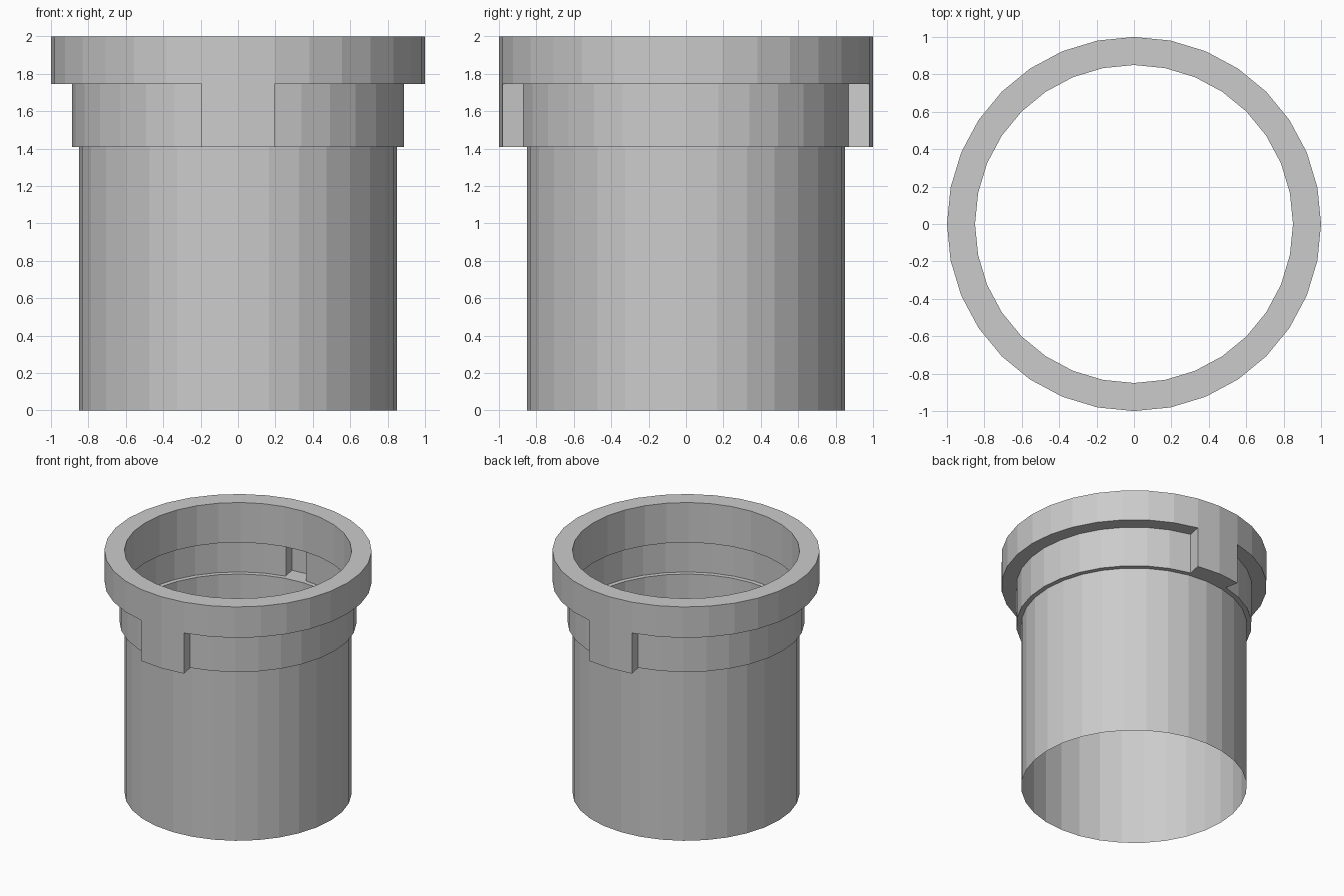
import bpy, bmesh
from math import sin, cos, pi

if "Cube" in bpy.data.objects:
    bpy.data.objects.remove(bpy.data.objects["Cube"])

SEG = 32
Z_LEDGE, Z_LIP, Z_RIM, Z_TOP = 1.41, 1.67, 1.745, 2.0
R_TUBE, R_BAND, R_RIM = 0.85, 0.887, 1.0


def point(r, z, i):
    a = 2 * pi * i / SEG
    return (r * cos(a), r * sin(a), z)


def finish(name, bm):
    bmesh.ops.remove_doubles(bm, verts=bm.verts[:], dist=1e-5)
    mesh = bpy.data.meshes.new(name)
    bm.to_mesh(mesh)
    bm.free()
    obj = bpy.data.objects.new(name, mesh)
    bpy.context.collection.objects.link(obj)
    return obj


def sweep(bm, profile, steps):
    """Turn an (r, z) profile around z, outward for a profile running upward."""
    for i in steps:
        for (r0, z0), (r1, z1) in zip(profile, profile[1:]):
            corners = [(r0, z0, i), (r0, z0, i + 1), (r1, z1, i + 1), (r1, z1, i)]
            bm.faces.new([bm.verts.new(point(*c)) for c in corners])


# Open thin-walled tube with its ledge
bm = bmesh.new()
sweep(bm, [(R_TUBE, 0), (R_TUBE, Z_LEDGE), (R_BAND, Z_LEDGE)], range(SEG))
finish("tube_body", bm)

# Stepped band, with one facet open into the rear lug
bm = bmesh.new()
sweep(bm, [(R_BAND, Z_LEDGE), (R_BAND, Z_LIP)], [i for i in range(SEG) if i != 8])
sweep(bm, [(R_BAND, Z_LIP), (R_BAND, Z_RIM)], range(SEG))
finish("stepped_band", bm)

# Top rim with a deeper inner lip
bm = bmesh.new()
sweep(bm, [(R_BAND, Z_RIM), (R_RIM, Z_RIM), (R_RIM, Z_TOP), (R_TUBE, Z_TOP),
           (R_TUBE, Z_LIP), (R_BAND, Z_LIP)], range(SEG))
finish("top_rim", bm)

# Front and rear lugs, flush with the rim
for name, mid in (("rear_lug", 8), ("front_lug", 24)):
    bm = bmesh.new()
    sweep(bm, [(R_BAND, Z_LEDGE), (R_RIM, Z_LEDGE), (R_RIM, Z_RIM)], (mid - 1, mid))
    for i, flip in ((mid - 1, False), (mid + 1, True)):
        side = [point(R_BAND, Z_LEDGE, i), point(R_RIM, Z_LEDGE, i),
                point(R_RIM, Z_RIM, i), point(R_BAND, Z_RIM, i)]
        if flip:
            side.reverse()
        bm.faces.new([bm.verts.new(p) for p in side])
    finish(name, bm)
